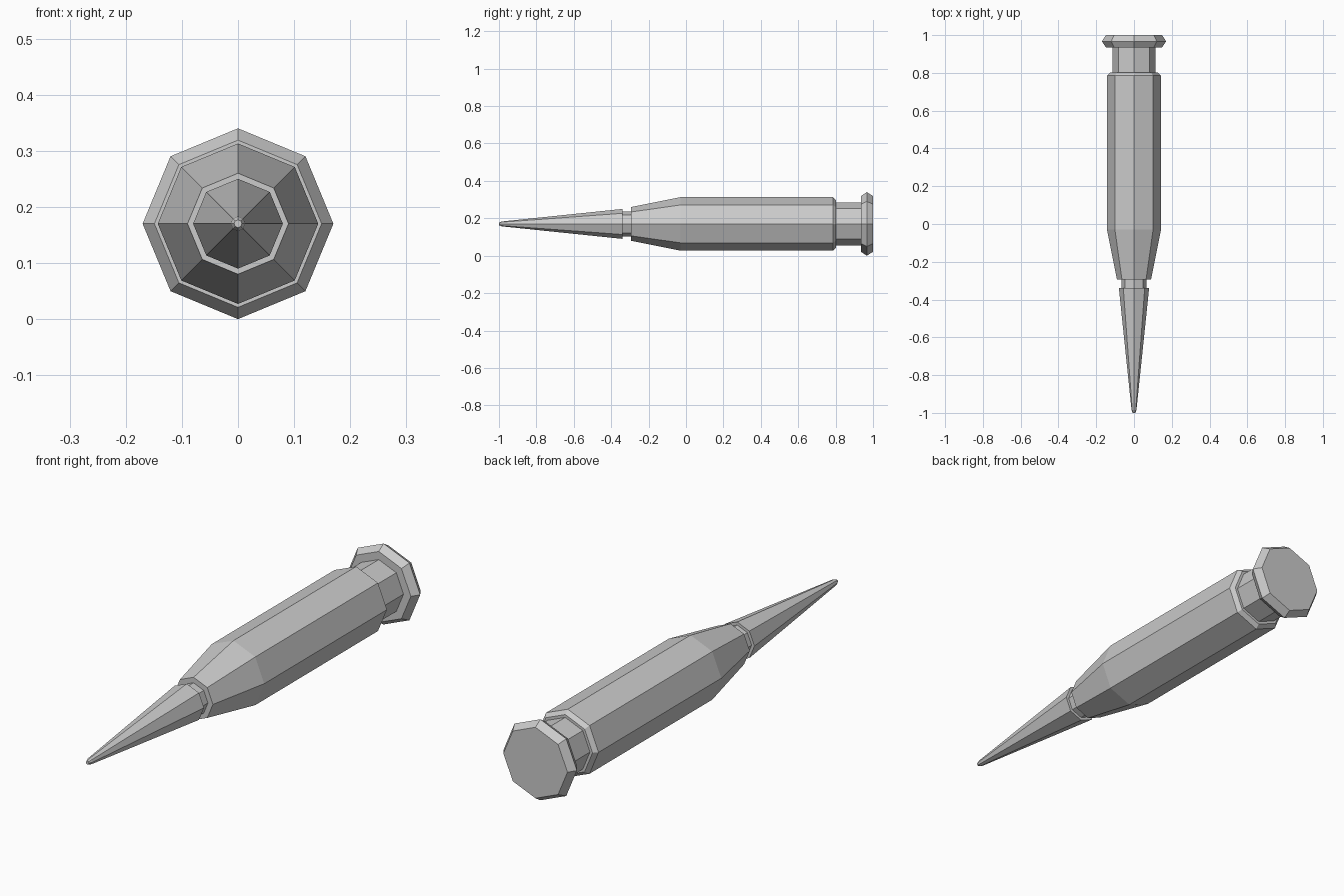
import bpy, bmesh
from math import sin, cos, pi

if "Cube" in bpy.data.objects:
    bpy.data.objects.remove(bpy.data.objects["Cube"])

SIDES = 8
AXIS_Z = 0.17


def lathe(name, profile, cap_start=False, cap_end=False):
    """Revolve (y, radius) points into an octagonal solid lying along y."""
    bm = bmesh.new()
    rings = []
    for y, r in profile:
        rings.append([bm.verts.new((r * sin(2 * pi * i / SIDES), y,
                                    AXIS_Z + r * cos(2 * pi * i / SIDES)))
                      for i in range(SIDES)])
    for a, b in zip(rings, rings[1:]):
        for i in range(SIDES):
            j = (i + 1) % SIDES
            bm.faces.new((a[i], a[j], b[j], b[i]))
    if cap_start:
        bm.faces.new(rings[0])
    if cap_end:
        bm.faces.new(rings[-1][::-1])
    bmesh.ops.recalc_face_normals(bm, faces=bm.faces)
    mesh = bpy.data.meshes.new(name)
    bm.to_mesh(mesh)
    bm.free()
    obj = bpy.data.objects.new(name, mesh)
    bpy.context.collection.objects.link(obj)
    return obj


# Pointed front with its narrow collar
lathe("pointed_tip", [(-1.0, 0.007), (-0.985, 0.013), (-0.34, 0.08),
                      (-0.34, 0.067), (-0.295, 0.067)], cap_start=True)

# Tapered shoulder, straight body, rear groove and flared rim
lathe("casing", [(-0.295, 0.067), (-0.295, 0.09), (-0.03, 0.143),
                 (0.785, 0.143), (0.802, 0.127), (0.802, 0.115),
                 (0.935, 0.115), (0.935, 0.149), (0.967, 0.17),
                 (1.0, 0.149)], cap_end=True)
